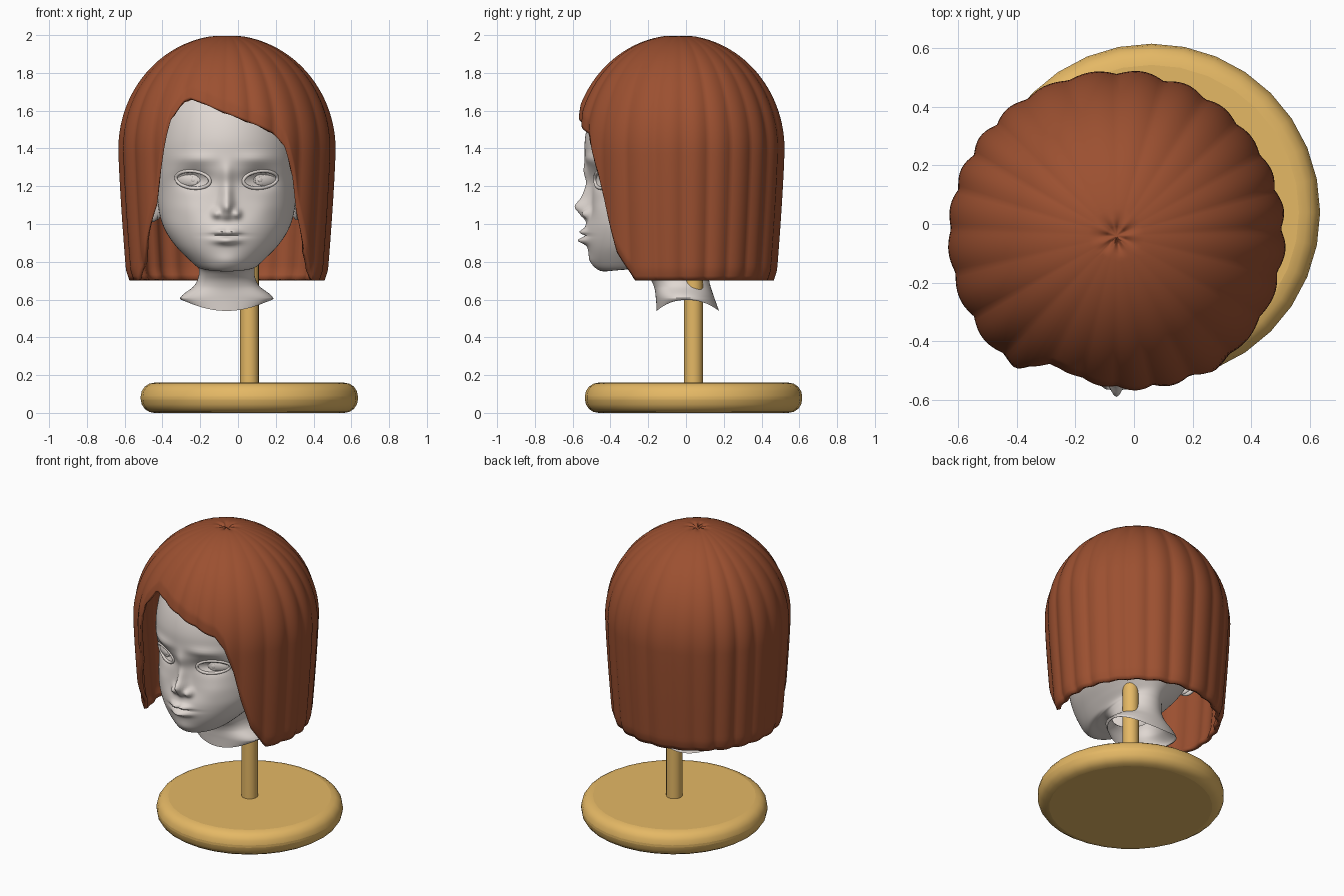
import bpy, bmesh
from math import sin, cos, asin, acos, pi, exp, degrees, radians
from mathutils import Vector

if "Cube" in bpy.data.objects:
    bpy.data.objects.remove(bpy.data.objects["Cube"])

CX, CY = -0.06, -0.04          # axis of head and hair


def material(name, rgb):
    m = bpy.data.materials.new(name)
    m.diffuse_color = (*rgb, 1)
    m.use_nodes = True
    m.node_tree.nodes["Principled BSDF"].inputs["Base Color"].default_value = m.diffuse_color
    return m


HAIR = material("auburn", (0.33, 0.08, 0.03))
WOOD = material("light_wood", (0.78, 0.48, 0.13))
SKIN = material("pale_plaster", (0.74, 0.68, 0.64))


def finish(ob, name, mat, angle=60):
    ob.name = name
    ob.data.materials.append(mat)
    bpy.ops.object.select_all(action='DESELECT')
    ob.select_set(True)
    bpy.context.view_layer.objects.active = ob
    bpy.ops.object.shade_smooth_by_angle(angle=radians(angle))
    return ob


def loft(rings):
    """Skin closed rings listed from top to bottom; a ring of one point is a tip."""
    bm = bmesh.new()
    rows = [[bm.verts.new(p) for p in r] for r in rings]
    for a, b in zip(rows, rows[1:]):
        n = len(b)
        for j in range(n):
            k = (j + 1) % n
            bm.faces.new((a[0], b[j], b[k]) if len(a) == 1 else (a[j], b[j], b[k], a[k]))
    me = bpy.data.meshes.new("loft")
    bm.to_mesh(me)
    bm.free()
    ob = bpy.data.objects.new("loft", me)
    bpy.context.collection.objects.link(ob)
    return ob


def ball(name, loc, scale, rot=0, tilt=0):
    bpy.ops.mesh.primitive_uv_sphere_add(segments=32, ring_count=20, radius=1, location=loc,
                                         rotation=(tilt, 0, rot))
    bpy.context.object.scale = scale
    return finish(bpy.context.object, name, SKIN)


# Stand: rounded disc and post
bpy.ops.mesh.primitive_cylinder_add(vertices=32, radius=0.575, depth=0.16, location=(0.06, 0.04, 0.08))
base = bpy.context.object
bev = base.modifiers.new("round", 'BEVEL')
bev.width, bev.segments = 0.072, 4
finish(base, "stand_base", WOOD, 35)
bpy.ops.mesh.primitive_cylinder_add(vertices=24, radius=0.05, depth=0.8, location=(0.06, 0.04, 0.55))
finish(bpy.context.object, "stand_post", WOOD, 35)

# Head: tilted rings (front y, front z, back y, back z, half width)
RINGS = [(-.07, 1.90, -.07, 1.90, 0), (-.25, 1.86, .13, 1.86, .18), (-.40, 1.75, .28, 1.75, .29),
         (-.49, 1.61, .37, 1.58, .35), (-.535, 1.45, .40, 1.40, .375), (-.525, 1.30, .39, 1.25, .377),
         (-.50, 1.20, .36, 1.12, .37), (-.505, 1.08, .31, 1.02, .355), (-.525, .98, .25, .95, .325),
         (-.52, .88, .20, .90, .275), (-.495, .80, .17, .86, .215), (-.45, .752, .15, .83, .17),
         (-.36, .755, .135, .80, .155), (-.26, .76, .125, .77, .148), (-.20, .72, .12, .72, .15),
         (-.17, .67, .13, .67, .175), (-.16, .61, .15, .61, .245), (-.155, .54, .175, .54, .235)]

# Face relief: (side offset, z, width, height, push forward)
RELIEF = [(0, 1.085, .036, .042, .065), (0, 1.15, .032, .07, .045), (0, 1.27, .035, .06, .02),
          (.055, 1.055, .022, .024, .04), (0, 1.04, .04, .02, .015),
          (.175, 1.24, .085, .05, -.045), (.16, 1.345, .10, .03, .015), (.20, 1.07, .08, .06, .012),
          (.03, .958, .04, .016, .03), (0, .912, .06, .018, .042), (0, .936, .09, .006, -.018),
          (0, .95, .11, .06, .012), (0, .80, .07, .04, .012)]


def relief(dx, z):
    return sum(a * exp(-((abs(dx) - x) / w) ** 2 - ((z - zz) / h) ** 2) for x, zz, w, h, a in RELIEF)


def spline(pts, i, t):
    p = [pts[min(max(i + k, 0), len(pts) - 1)] for k in (-1, 0, 1, 2)]
    return [0.5 * (2 * b + (c - a) * t + (2 * a - 5 * b + 4 * c - d) * t * t
                   + (3 * b - a - 3 * c + d) * t ** 3) for a, b, c, d in zip(*p)]


def head_ring(yf, zf, yb, zb, hw, arch, n=128):
    ring = []
    for j in range(n):
        u = 2 * pi * j / n
        a = u - 0.45 * sin(u)                    # denser columns on the face
        c = cos(a)
        f = (1 + (abs(c) ** 0.88 if c > 0 else -abs(c))) / 2
        dx, z = hw * sin(a), zb + (zf - zb) * f + arch * sin(a) ** 2
        y = yb + (yf - yb) * f
        if c > 0:
            y -= relief(dx, z) * min(1, c * 2) * min(1, max(0, (-.2 - y) / .1))
        ring.append((CX + dx, y, z))
    return ring


rows = [[(CX, -.07, 1.90)]]
last = len(RINGS) - 2
for i in range(last + 1):
    for s in range(1, 11):
        arch = 0.06 * s / 10 if i == last else 0
        rows.append(head_ring(*spline(RINGS, i, s / 10), arch))
head = finish(loft(rows), "head", SKIN, 80)
bpy.context.view_layer.update()


def on_face(x, z):
    return head.ray_cast(Vector((x, -2, z)), Vector((0, 1, 0)))[1].y


# Eyes with iris, pupil and lid rim; ears
for side, label in ((-1, "left"), (1, "right")):
    ex, ez, rot = CX + side * 0.178, 1.235, side * radians(24)
    ey = on_face(ex, ez)
    ball(label + "_eyeball", (ex, ey + .045, ez), (.105, .06, .06), rot)
    ball(label + "_iris", (ex, ey - .012, ez), (.03, .006, .03), rot)
    ball(label + "_pupil", (ex, ey - .016, ez), (.014, .005, .014), rot)
    cu = bpy.data.curves.new("lid", 'CURVE')
    cu.dimensions, cu.bevel_depth, cu.bevel_resolution = '3D', .009, 3
    sp = cu.splines.new('POLY')
    sp.points.add(31)
    sp.use_cyclic_u = True
    for k, p in enumerate(sp.points):
        a = 2 * pi * k / 32
        x, z = ex + .09 * cos(a), ez + .045 * sin(a) + side * .008 * cos(a)
        p.co = (x, on_face(x, z) - .002, z, 1)
    lid = bpy.data.objects.new(label + "_eyelids", cu)
    bpy.context.collection.objects.link(lid)
    cu.materials.append(SKIN)

    ball(label + "_ear", (CX + side * .375, -.03, 1.14), (.03, .075, .12), side * radians(-20), radians(-8))
    bpy.ops.mesh.primitive_torus_add(major_segments=32, minor_segments=10, major_radius=1, minor_radius=.18,
                                     location=(CX + side * .39, -.03, 1.14),
                                     rotation=(radians(-8), radians(90), side * radians(-20)))
    bpy.context.object.scale = (.11, .07, .08)
    finish(bpy.context.object, label + "_ear_rim", SKIN)

# Hair: bob shell whose lower edge follows the side-swept fringe (angle from front, z)
HEM = [(-180, .70), (-65, .70), (-54.5, .85), (-43.6, 1.1), (-37, 1.35), (-33, 1.55), (-27, 1.65),
       (-23, 1.665), (-16, 1.645), (0, 1.585), (15, 1.53), (27, 1.48), (33, 1.41), (39, 1.25),
       (44, 1.05), (51, .85), (62.5, .70), (180, .70)]


def hem(a):
    for (a0, z0), (a1, z1) in zip(HEM, HEM[1:]):
        if a <= a1:
            return z0 + (z1 - z0) * (a - a0) / (a1 - a0)
    return HEM[-1][1]


COLS, ROWS = 240, 56
hair_rows = [[(CX, CY, 1.975)]]
for i in range(1, ROWS + 1):
    ring = []
    for j in range(COLS):
        a = 2 * pi * j / COLS
        zh = hem((degrees(a) + 180) % 360 - 180)
        qh = acos((zh - 1.4) / .6) / (pi / 2) if zh > 1.4 else 1 + (1.4 - zh) / .7
        q = qh * i / ROWS
        if q < 1:
            r, z = .57 * sin(q * pi / 2), 1.4 + .6 * cos(q * pi / 2)
        else:
            r, z = .57 - .045 * (q - 1) ** 1.3, 1.4 - .7 * (q - 1)
        lock = abs(sin(12 * a + .5 * sin(3 * a))) - .5       # scalloped locks
        r += .018 * lock * min(1, q) * (.8 + .2 * sin(5 * a))
        r -= .014 * max(0, 1 - (qh - q) / .08)               # edge tucks inwards
        z -= .025 * max(0, 1 - q / .08) * (.6 + .4 * sin(7 * a))   # pinched crown
        ring.append((CX + r * sin(a), CY - .98 * r * cos(a), z))
    hair_rows.append(ring)
hair = loft(hair_rows)
sol = hair.modifiers.new("thickness", 'SOLIDIFY')
sol.thickness, sol.offset = 0.025, -1
finish(hair, "bob_hair", HAIR, 50)
